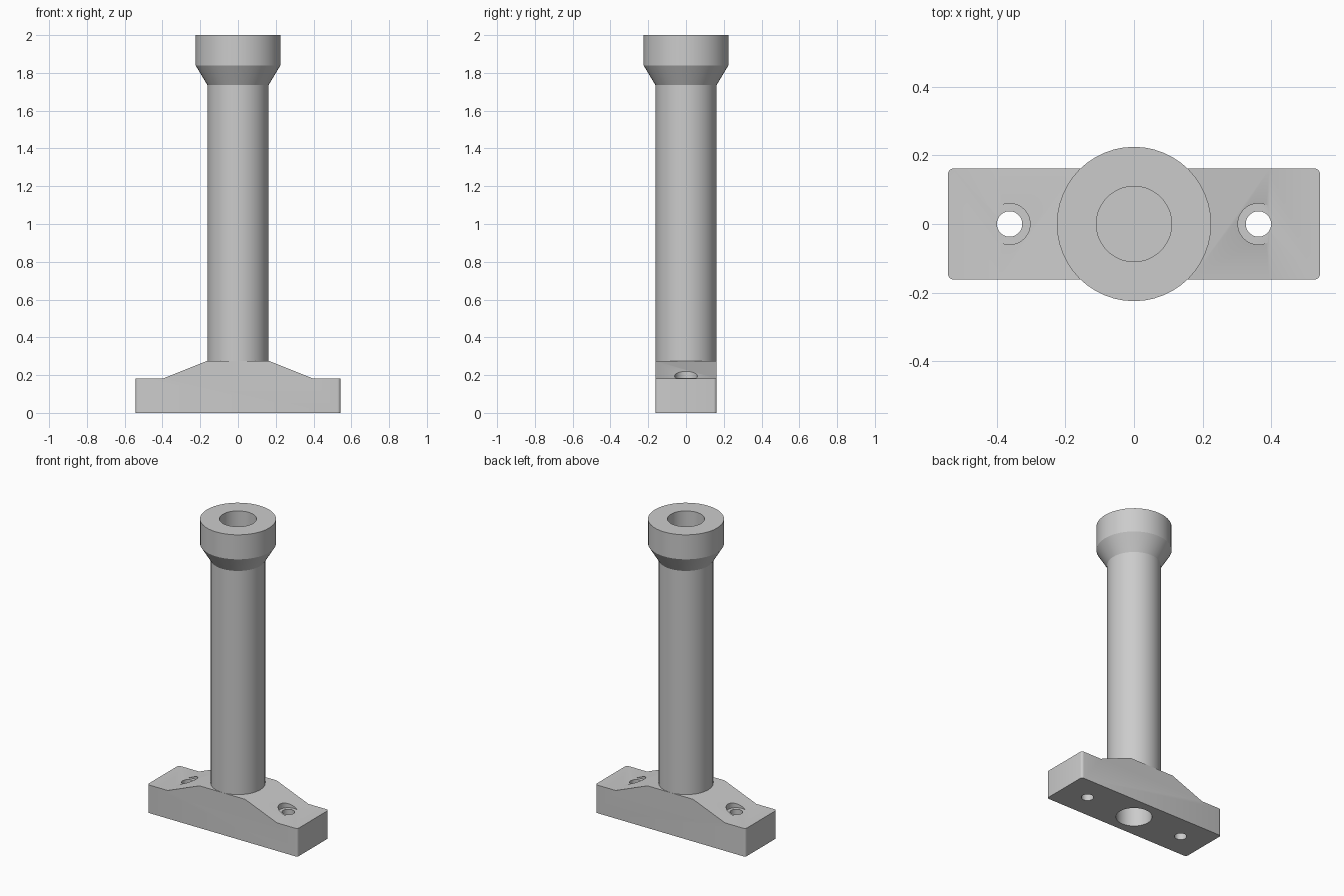
import bpy, bmesh, math
from mathutils import Matrix

if "Cube" in bpy.data.objects:
    bpy.data.objects.remove(bpy.data.objects["Cube"], do_unlink=True)

grey = bpy.data.materials.new("plain grey")
grey.use_nodes = True
GREY = (0.6, 0.6, 0.6, 1)
grey.diffuse_color = GREY
grey.node_tree.nodes["Principled BSDF"].inputs["Base Color"].default_value = GREY


def make_object(name, bm):
    bmesh.ops.recalc_face_normals(bm, faces=bm.faces)
    mesh = bpy.data.meshes.new(name)
    bm.to_mesh(mesh)
    bm.free()
    mesh.materials.append(grey)
    obj = bpy.data.objects.new(name, mesh)
    bpy.context.collection.objects.link(obj)
    return obj


def lathe(name, profile, steps=48):
    bm = bmesh.new()
    verts = [bm.verts.new((r, 0, z)) for r, z in profile]
    edges = [bm.edges.new(pair) for pair in zip(verts, verts[1:])]
    bmesh.ops.spin(bm, geom=verts + edges, cent=(0, 0, 0), axis=(0, 0, 1),
                   angle=math.tau, steps=steps, use_duplicate=False)
    bmesh.ops.remove_doubles(bm, verts=bm.verts, dist=1e-5)
    return make_object(name, bm)


def smooth(obj):
    bpy.ops.object.select_all(action='DESELECT')
    obj.select_set(True)
    bpy.context.view_layer.objects.active = obj
    bpy.ops.object.shade_smooth_by_angle(angle=math.radians(25))


# Base block: raised centre, sloped shoulders, rounded vertical corners
half = [(0.5425, 0), (0.5425, 0.183), (0.395, 0.183), (0.165, 0.275)]
outline = half + [(-x, z) for x, z in reversed(half)]
bm = bmesh.new()
face = bm.faces.new([bm.verts.new((x, -0.162, z)) for x, z in outline])
extruded = bmesh.ops.extrude_face_region(bm, geom=[face])["geom"]
bmesh.ops.translate(bm, vec=(0, 0.324, 0),
                    verts=[v for v in extruded if isinstance(v, bmesh.types.BMVert)])
corners = [e for e in bm.edges
           if abs(e.verts[0].co.z - e.verts[1].co.z) > 0.15]
bmesh.ops.bevel(bm, geom=corners, offset=0.016, segments=4, profile=0.5,
                affect='EDGES')
base = make_object("base", bm)

# Cutters: centre bore, screw holes and their counterbores
cuts = [("bore_cutter", 0, 0.108, -0.1, 0.4)]
for side, x in (("left", 0.363), ("right", -0.363)):
    cuts.append((side + "_screw_cutter", x, 0.037, -0.1, 0.4))
    cuts.append((side + "_counterbore_cutter", x, 0.06, 0.184, 0.4))
for name, x, radius, bottom, top in cuts:
    bm = bmesh.new()
    bmesh.ops.create_cone(bm, cap_ends=True, segments=48, radius1=radius,
                          radius2=radius, depth=top - bottom,
                          matrix=Matrix.Translation((x, 0, (top + bottom) / 2)))
    cutter = make_object(name, bm)
    cutter.hide_render = True
    cutter.hide_set(True)
    cutter.display_type = 'WIRE'
    mod = base.modifiers.new(name, 'BOOLEAN')
    mod.operation = 'DIFFERENCE'
    mod.solver = 'EXACT'
    mod.object = cutter

# Bake the cuts, then drop the cutters
bpy.context.view_layer.update()
cut_mesh = bpy.data.meshes.new_from_object(
    base.evaluated_get(bpy.context.evaluated_depsgraph_get()))
base.modifiers.clear()
base.data = cut_mesh
for name, *_ in cuts:
    bpy.data.objects.remove(bpy.data.objects[name], do_unlink=True)

# Column with flared head, blind bore from the top and recess from below
column = lathe("column", [
    (0, 0.275), (0.108, 0.275), (0.108, 0.2), (0.1615, 0.2),
    (0.1615, 1.735), (0.225, 1.84), (0.225, 2.0),
    (0.11, 2.0), (0.11, 0.29), (0, 0.29)])

for part in (base, column):
    smooth(part)
